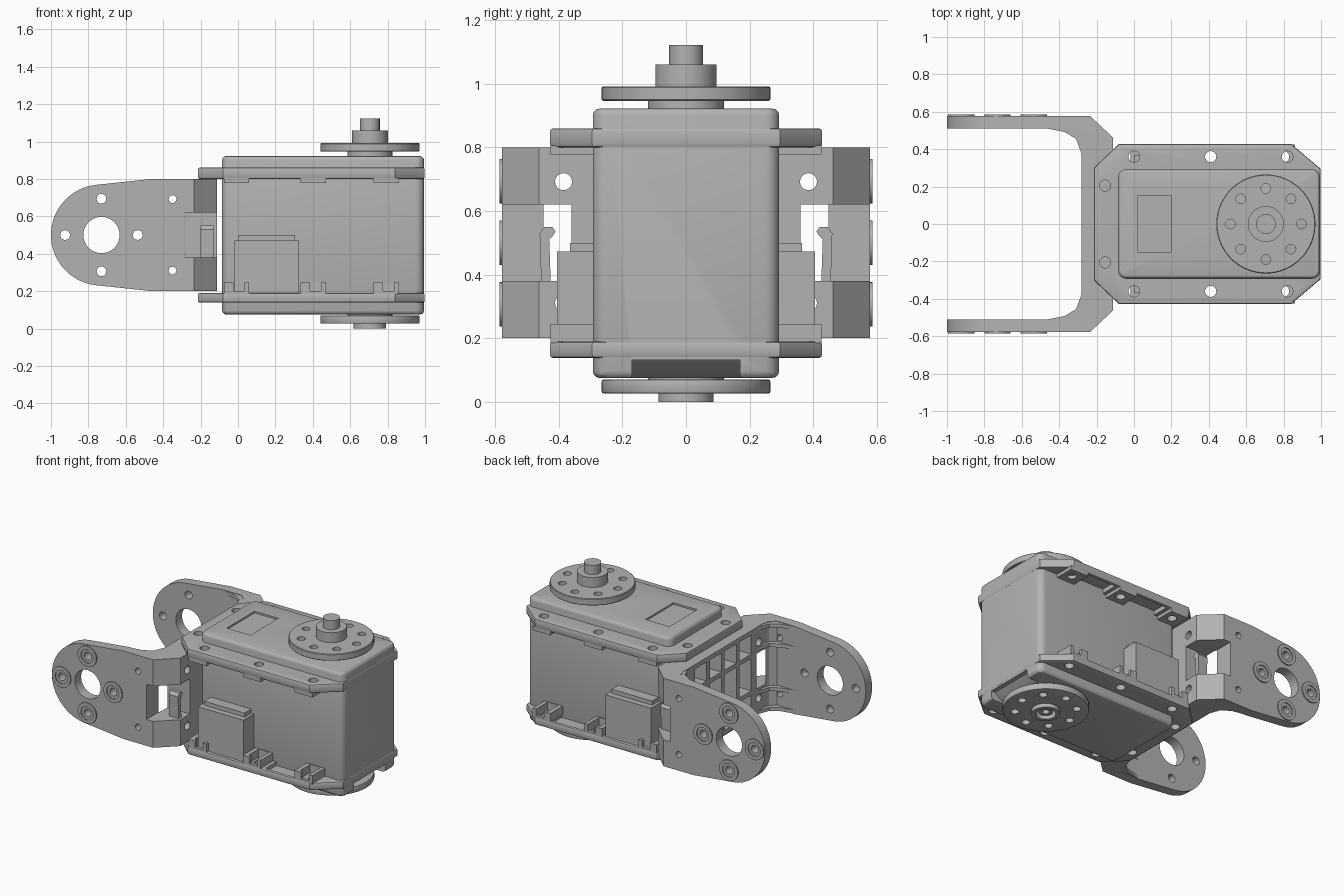
import bpy, bmesh
from math import pi, cos, sin, radians

cube = bpy.data.objects.get("Cube")
if cube:
    bpy.data.objects.remove(cube, do_unlink=True)

grey = bpy.data.materials.new("plain_grey")
grey.use_nodes = True
COLOUR = (0.45, 0.45, 0.45, 1)
grey.diffuse_color = COLOUR
grey.node_tree.nodes["Principled BSDF"].inputs["Base Color"].default_value = COLOUR

PLACE = {"z": lambda u, v, w: (u, v, w),
         "y": lambda u, v, w: (u, w, v),
         "x": lambda u, v, w: (w, u, v)}


def prism(bm, pts, lo, hi, axis="z"):
    """Extrude a closed outline along an axis."""
    ends = [[bm.verts.new(PLACE[axis](u, v, w)) for u, v in pts] for w in (lo, hi)]
    faces = [bm.faces.new(e) for e in ends]
    n = len(pts)
    for i in range(n):
        j = (i + 1) % n
        faces.append(bm.faces.new((ends[0][i], ends[0][j], ends[1][j], ends[1][i])))
    bmesh.ops.recalc_face_normals(bm, faces=faces)


def box(bm, x0, x1, y0, y1, z0, z1):
    prism(bm, [(x0, y0), (x1, y0), (x1, y1), (x0, y1)], z0, z1)


def arc(cx, cy, r, a0, a1, n):
    return [(cx + r * cos(radians(a0 + (a1 - a0) * i / n)),
             cy + r * sin(radians(a0 + (a1 - a0) * i / n))) for i in range(n + 1)]


def disc(bm, cx, cy, r, lo, hi, axis="z", n=40):
    prism(bm, arc(cx, cy, r, 0, 360, n)[:-1], lo, hi, axis)


def span(bm, side, x0, x1, y0, y1, z0, z1):
    """Box on one side of the model, measured outward in y."""
    a, b = sorted((side * y0, side * y1))
    box(bm, x0, x1, a, b, z0, z1)


def finish(name, bm, bevel=0, segments=3, steps=()):
    """Make the object, then apply its bevel and boolean steps."""
    def raw(label, data):
        mesh = bpy.data.meshes.new(label)
        data.to_mesh(mesh)
        data.free()
        ob = bpy.data.objects.new(label, mesh)
        bpy.context.collection.objects.link(ob)
        return ob

    ob = raw(name, bm)
    if bevel:
        m = ob.modifiers.new("bevel", "BEVEL")
        m.width, m.segments = bevel, segments
        m.limit_method, m.angle_limit = "ANGLE", radians(50)
    helpers = []
    for mode, data in steps:
        helper = raw("cutter", data)
        helper.hide_render = True
        helpers.append(helper)
        m = ob.modifiers.new("cut", "BOOLEAN")
        m.operation, m.object, m.solver = mode, helper, "EXACT"
        m.use_self = True
    graph = bpy.context.evaluated_depsgraph_get()
    mesh = bpy.data.meshes.new_from_object(ob.evaluated_get(graph))
    ob.modifiers.clear()
    ob.data = mesh
    for helper in helpers:
        bpy.data.objects.remove(helper, do_unlink=True)
    mesh.materials.clear()
    mesh.materials.append(grey)
    mesh.polygons.foreach_set("use_smooth", [True] * len(mesh.polygons))
    mesh.set_sharp_from_angle(angle=radians(30))
    return ob


SIDES = (-1, 1)
SCREWS = [(x, s * 0.36) for x in (0, 0.41, 0.82) for s in SIDES] + \
         [(-0.155, s * 0.205) for s in SIDES]
AXIS_X = 0.705

# Main case, with a shallow label recess on top and a sloped pocket below
r = 0.045
bm = bmesh.new()
prism(bm, arc(0.995 - r, 0.293 - r, r, 0, 90, 6) + arc(-0.085 + r, 0.293 - r, r, 90, 180, 6)
      + arc(-0.085 + r, -0.293 + r, r, 180, 270, 6) + arc(0.995 - r, -0.293 + r, r, 270, 360, 6),
      0.075, 0.922)
cut = bmesh.new()
box(cut, 0.02, 0.2, -0.15, 0.15, 0.91, 1)
prism(cut, [(0.86, 0.06), (1.05, 0.06), (1.05, 0.132), (0.965, 0.132), (0.93, 0.1)],
      -0.17, 0.17, "y")
finish("case", bm, 0.022, 3, [("DIFFERENCE", cut)])

# Eight sided flanges with screw holes
outline = [(-0.215, -0.3), (-0.08, -0.428), (0.84, -0.428), (0.998, -0.295),
           (0.998, 0.295), (0.84, 0.428), (-0.08, 0.428), (-0.215, 0.3)]
for name, lo, hi in (("top_flange", 0.8, 0.86), ("bottom_flange", 0.138, 0.19)):
    bm = bmesh.new()
    prism(bm, outline, lo, hi)
    cut = bmesh.new()
    for x, y in SCREWS:
        disc(cut, x, y, 0.03, 0.05, 1, n=20)
    steps = [("DIFFERENCE", cut)]
    # Pockets in the inner face, leaving a thin rim
    pockets = bmesh.new()
    z0, z1 = (0.75, 0.83) if lo > 0.5 else (0.165, 0.25)
    for s in SIDES:
        for x0, x1 in ((0.085, 0.325), (0.495, 0.735)):
            span(pockets, s, x0, x1, 0.27, 0.41, z0, z1)
    steps.append(("DIFFERENCE", pockets))
    finish(name, bm, 0.01, 2, steps)

# Screw bosses: short above, open frames below
for name, lo, hi in (("top_bosses", 0.778, 0.805), ("bottom_bosses", 0.185, 0.245)):
    bm, cut = bmesh.new(), bmesh.new()
    for s in SIDES:
        for x in (0, 0.41, 0.8):
            span(bm, s, x - 0.075, x + 0.06, 0.28, 0.426, lo, hi)
            if lo < 0.5:
                span(cut, s, x - 0.045, x + 0.035, 0.3, 0.405, 0.18, 0.3)
                span(cut, s, x - 0.025, x + 0.035, 0.4, 0.45, 0.2, 0.3)
            else:
                disc(cut, x, s * 0.36, 0.03, 0.7, 0.9, n=20)
    finish(name, bm, steps=[("DIFFERENCE", cut)])

# Cable sockets on both sides
bm = bmesh.new()
for s in SIDES:
    span(bm, s, -0.02, 0.325, 0.28, 0.405, 0.18, 0.472)
    span(bm, s, 0, 0.305, 0.28, 0.365, 0.472, 0.5)
finish("cable_sockets", bm)


def horn_holes():
    cut = bmesh.new()
    for k in range(8):
        a = k * pi / 4
        disc(cut, AXIS_X + 0.19 * cos(a), 0.19 * sin(a), 0.026, -0.1, 1.2, n=16)
    return cut


# Output horn, hub and shaft
bm = bmesh.new()
disc(bm, AXIS_X, 0, 0.265, 0.946, 0.992, n=64)
finish("top_horn", bm, 0.004, 1, [("DIFFERENCE", horn_holes())])
for name, rad, lo, hi in (("horn_neck", 0.12, 0.91, 0.95),
                          ("horn_hub", 0.096, 0.985, 1.06),
                          ("horn_shaft", 0.053, 1.05, 1.122)):
    bm = bmesh.new()
    disc(bm, AXIS_X, 0, rad, lo, hi)
    finish(name, bm)

# Lower idler horn with a stepped bore
bm = bmesh.new()
disc(bm, AXIS_X, 0, 0.265, 0.026, 0.07, n=64)
bore = bmesh.new()
disc(bore, AXIS_X, 0, 0.07, -0.1, 0.055)
finish("bottom_horn", bm, 0.006, 2, [("DIFFERENCE", horn_holes()), ("DIFFERENCE", bore)])
for name, outer, inner, lo, hi in (("idler_ring", 0.087, 0.062, 0, 0.05),
                                   ("idler_screw", 0.045, 0.022, 0.015, 0.08)):
    bm, cut = bmesh.new(), bmesh.new()
    disc(bm, AXIS_X, 0, outer, lo, hi)
    disc(cut, AXIS_X, 0, inner, -0.1, 0.056)
    finish(name, bm, steps=[("DIFFERENCE", cut)])
bm = bmesh.new()
disc(bm, AXIS_X, 0, 0.12, 0.06, 0.1)
finish("idler_neck", bm)

# U bracket: plan outline trimmed by the rounded side outline
half = [(-1.05, 0.51), (-1.05, 0.578), (-0.235, 0.578), (-0.112, 0.462)]
inner = [(-0.28, 0.43), (-0.292, 0.475), (-0.33, 0.51)]
bm = bmesh.new()
prism(bm, half + [(x, -y) for x, y in reversed(half)]
      + [(x, -y) for x, y in reversed(inner)] + inner, 0.2, 0.8)
side = bmesh.new()
ARM = (-0.73, 0.5)
prism(side, [(-0.05, 0.2), (-0.05, 0.8), (-0.46, 0.8)] + arc(*ARM, 0.27, 97, 263, 32)
      + [(-0.46, 0.2)], -1, 1, "y")
cut = bmesh.new()
disc(cut, *ARM, 0.097, -1, 1, "y")
PADS = [(ARM[0] + 0.194 * cos(k * pi / 2), ARM[1] + 0.194 * sin(k * pi / 2)) for k in range(4)]
for x, z in PADS:
    disc(cut, x, z, 0.027, -1, 1, "y", 20)
for z in (0.31, 0.692):
    for s in SIDES:
        disc(cut, -0.35, z, 0.021, s * 0.75 - 0.3, s * 0.75 + 0.3, "y", 16)
        disc(cut, s * 0.385, z, 0.027, -0.32, 0, "x", 16)
for s in SIDES:
    span(cut, s, -0.285, 0, 0.36, 0.7, 0.38, 0.62)
# Lattice windows in the base of the bracket
for y in (-0.24, -0.08, 0.08, 0.24):
    for z0, z1 in ((0.23, 0.36), (0.39, 0.61), (0.64, 0.77)):
        box(cut, -0.35, -0.135, y - 0.063, y + 0.063, z0, z1)
finish("bracket", bm, steps=[("INTERSECT", side), ("DIFFERENCE", cut)])

# Raised rings around the arm screw holes
bm, cut = bmesh.new(), bmesh.new()
for s in SIDES:
    for x, z in PADS:
        disc(bm, x, z, 0.07, s * 0.565, s * 0.586, "y")
        disc(cut, x, z, 0.046, s * 0.579, s * 0.65, "y")
        disc(cut, x, z, 0.026, s * 0.5, s * 0.58, "y", 20)
finish("arm_rings", bm, steps=[("DIFFERENCE", cut)])

# Curved ribs inside the bracket corners
bm = bmesh.new()
for s in SIDES:
    rib = [(-0.47, s * 0.512), (-0.37, s * 0.492), (-0.31, s * 0.455),
           (-0.278, s * 0.37), (-0.262, s * 0.44), (-0.31, s * 0.53)]
    for z in (0.215, 0.35, 0.65, 0.785):
        prism(bm, rib, z - 0.012, z + 0.012)
finish("bracket_ribs", bm)

# Cable hooks in the bracket side openings
bm = bmesh.new()
hook = [(0.425, 0.37), (0.455, 0.37), (0.46, 0.53), (0.445, 0.55), (0.42, 0.55),
        (0.41, 0.535), (0.42, 0.52), (0.43, 0.51)]
for s in SIDES:
    prism(bm, [(s * y, z) for y, z in hook], -0.2, -0.13, "x")
finish("cable_hooks", bm)
